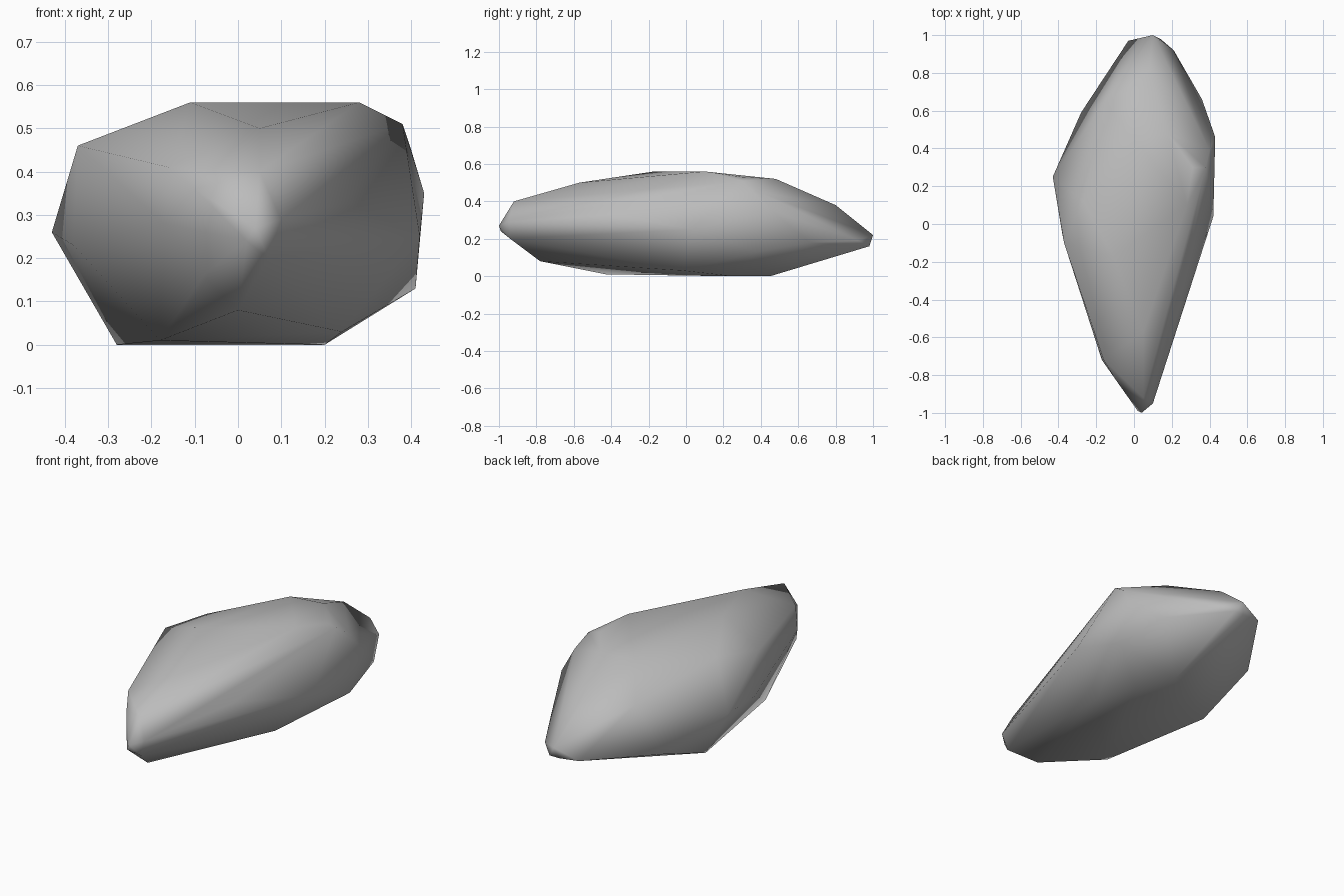
import bpy
import bmesh
import math

# Remove the default object
default_cube = bpy.data.objects.get("Cube")
if default_cube:
    bpy.data.objects.remove(default_cube, do_unlink=True)


def make_material(name, colour):
    material = bpy.data.materials.new(name)
    material.use_nodes = True
    material.diffuse_color = colour
    shader = material.node_tree.nodes["Principled BSDF"]
    shader.inputs["Base Color"].default_value = colour
    shader.inputs["Roughness"].default_value = 0.9
    return material


def build_hull(name, corner_groups, material, crease_degrees):
    """Wrap all corner points in one tight convex skin."""
    mesh = bpy.data.meshes.new(name)
    bm = bmesh.new()
    for group in corner_groups:
        for corner in group:
            bm.verts.new(corner)
    bmesh.ops.convex_hull(bm, input=bm.verts[:])
    # Drop any point that ended up inside the skin
    loose = [vert for vert in bm.verts if not vert.link_faces]
    bmesh.ops.delete(bm, geom=loose, context="VERTS")
    bmesh.ops.recalc_face_normals(bm, faces=bm.faces[:])
    bm.to_mesh(mesh)
    bm.free()
    mesh.materials.append(material)

    obj = bpy.data.objects.new(name, mesh)
    bpy.context.scene.collection.objects.link(obj)
    bpy.ops.object.select_all(action="DESELECT")
    obj.select_set(True)
    bpy.context.view_layer.objects.active = obj
    bpy.ops.object.shade_smooth_by_angle(angle=math.radians(crease_degrees))
    return obj


# Narrow front tip
front_tip = [
    (.04, -1, .27), (.02, -.99, .24), (.1, -.95, .29), (.05, -.92, .4),
    (.07, -.94, .2), (-.1, -.82, .36), (-.16, -.72, .41), (-.17, -.72, .28),
    (-.08, -.84, .16),
]
# Upper surface
crown = [
    (.05, -.57, .5), (-.11, -.17, .56), (.28, .1, .56), (.31, .3, .53),
    (-.37, -.1, .46), (-.27, .12, .48), (0, .45, .52), (.18, .48, .52),
    (.38, .3, .51),
]
# Widest points on both sides
flanks = [
    (.16, -.62, .35), (.25, -.4, .33), (.42, .04, .25), (.43, .46, .35),
    (.4, .39, .45), (.41, .38, .13), (.36, .66, .18), (-.43, .25, .26),
    (-.38, -.05, .23), (-.28, .59, .13), (-.15, .65, .39),
]
# Resting face
underside = [
    (0, -.78, .08), (-.18, -.43, .01), (.24, -.02, .03), (.2, .25, 0),
    (-.28, .23, 0), (.1, .45, 0),
]
# Rounded rear end
rear_tip = [
    (-.11, .83, .16), (-.03, .97, .17), (.1, 1, .22), (.14, .98, .16),
    (.21, .92, .19), (.08, .8, .38), (.08, .98, .16),
]

stone_grey = make_material("stone grey", (.5, .5, .5, 1))
build_hull("boulder", [front_tip, crown, flanks, underside, rear_tip],
           stone_grey, 65)
